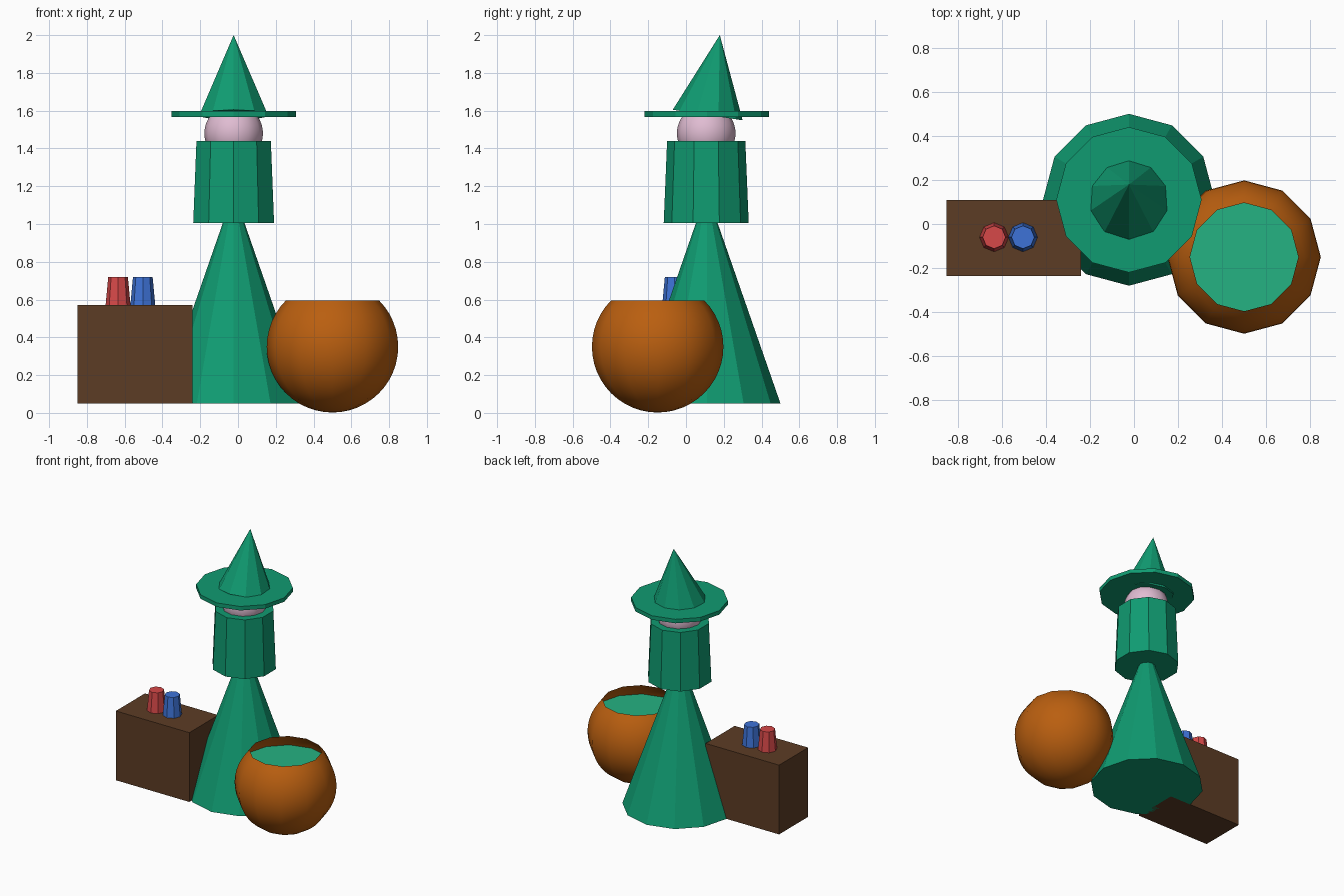
import bpy, bmesh, math
from mathutils import Matrix

if "Cube" in bpy.data.objects:
    bpy.data.objects.remove(bpy.data.objects["Cube"])


def mat(name, r, g, b):
    m = bpy.data.materials.new(name)
    m.diffuse_color = (r, g, b, 1)
    m.use_nodes = True
    m.node_tree.nodes["Principled BSDF"].inputs["Base Color"].default_value = m.diffuse_color
    return m


GREEN = mat("robe green", 0.005, 0.328, 0.165)
BREW = mat("brew green", 0.018, 0.445, 0.223)
ORANGE = mat("copper orange", 0.49, 0.114, 0.005)
BROWN = mat("wood brown", 0.107, 0.045, 0.018)
RED = mat("potion red", 0.67, 0.065, 0.065)
BLUE = mat("potion blue", 0.048, 0.171, 0.68)
PINK = mat("pale pink", 0.745, 0.503, 0.645)


def finish(bm, name, material, loc, smooth=False, tilt=0.0):
    me = bpy.data.meshes.new(name)
    for f in bm.faces:
        f.smooth = smooth
    bm.to_mesh(me)
    bm.free()
    me.materials.append(material)
    ob = bpy.data.objects.new(name, me)
    ob.location = loc
    ob.rotation_euler.x = tilt
    bpy.context.collection.objects.link(ob)
    return ob


def cone(name, material, sides, r1, r2, height, base, tilt=0.0):
    """Capped cone or frustum whose base centre sits at base."""
    bm = bmesh.new()
    bmesh.ops.create_cone(bm, cap_ends=True, segments=sides, radius1=r1, radius2=r2,
                          depth=height, matrix=Matrix.Translation((0, 0, height / 2)))
    return finish(bm, name, material, base, tilt=tilt)


def ball(name, material, r, centre, cut=None):
    """Smooth sphere, opened above the local height cut."""
    bm = bmesh.new()
    bmesh.ops.create_uvsphere(bm, u_segments=12, v_segments=24, radius=r)
    if cut is not None:
        bmesh.ops.delete(bm, geom=[v for v in bm.verts if v.co.z > cut], context='VERTS')
    return finish(bm, name, material, centre, smooth=True)


X, Y = -0.023, 0.11  # body axis

# Figure
cone("robe", GREEN, 12, 0.39, 0.0, 1.12, (X, Y, 0.05))
cone("torso", GREEN, 10, 0.225, 0.207, 0.435, (X, Y - 0.003, 1.005))
ball("head", PINK, 0.155, (X, Y - 0.003, 1.48))
cone("hat_brim", GREEN, 12, 0.33, 0.33, 0.03, (X, Y, 1.567))
cone("hat_point", GREEN, 10, 0.187, 0.0, 0.428, (X, 0.115, 1.577), tilt=-math.radians(8.6))

# Chest beside the figure
bm = bmesh.new()
bmesh.ops.create_cube(bm, size=1, matrix=Matrix.Diagonal((0.61, 0.345, 0.52, 1)))
finish(bm, "chest", BROWN, (-0.545, -0.0625, 0.31))

# Potion cups on the chest
for name, m, x in (("red_cup", RED, -0.635), ("blue_cup", BLUE, -0.504)):
    cone(name, m, 8, 0.066, 0.052, 0.15, (x, -0.06, 0.57))

# Open round cauldron with liquid below the rim
ball("cauldron", ORANGE, 0.348, (0.5, -0.15, 0.35), cut=0.25)
bm = bmesh.new()
bmesh.ops.create_circle(bm, cap_ends=True, segments=12, radius=0.31)
bmesh.ops.recalc_face_normals(bm, faces=bm.faces)
for f in bm.faces:
    if f.normal.z < 0:
        f.normal_flip()
finish(bm, "cauldron_brew", BREW, (0.5, -0.15, 0.5))
